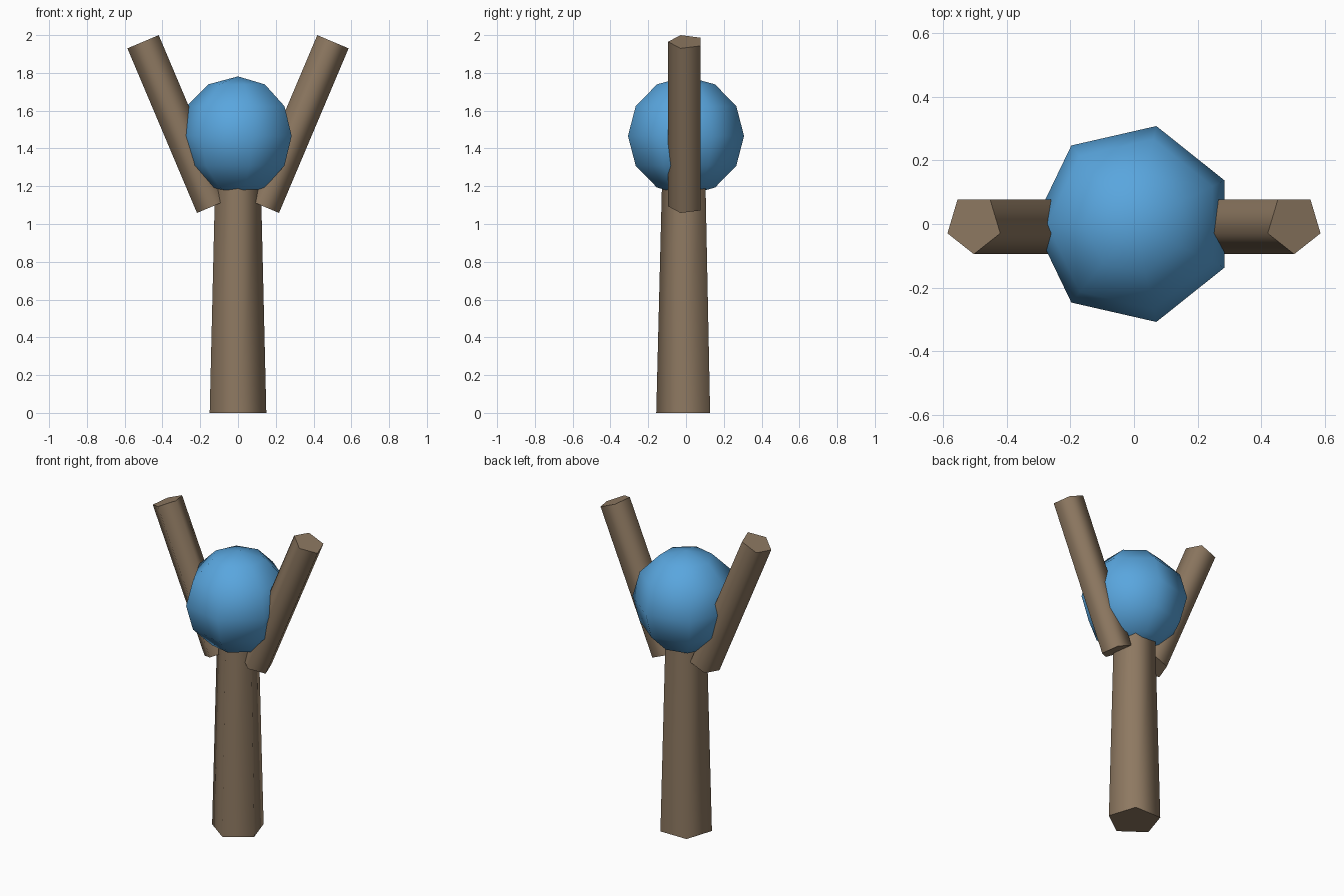
import bpy, bmesh, math
from mathutils import Matrix

if "Cube" in bpy.data.objects:
    bpy.data.objects.remove(bpy.data.objects["Cube"])

S = 0.3153  # base unit: the ball radius


def material(name, color):
    m = bpy.data.materials.new(name)
    m.diffuse_color = color
    m.use_nodes = True
    m.node_tree.nodes["Principled BSDF"].inputs["Base Color"].default_value = m.diffuse_color
    return m


wood = material("wood", (0.27, 0.19, 0.12, 1))
blue = material("blue", (0.10, 0.38, 0.73, 1))


def lathe(name, profile, sides, phase, mat, matrix):
    """Turn a bottom-to-top (radius, z) profile into a closed low-poly solid."""
    bm = bmesh.new()
    rings = []
    for r, z in profile:
        if r < 1e-5:
            rings.append([bm.verts.new((0, 0, z))] * sides)
        else:
            angles = [phase + math.tau * i / sides for i in range(sides)]
            rings.append([bm.verts.new((r * math.cos(a), r * math.sin(a), z)) for a in angles])
    for low, high in zip(rings, rings[1:]):
        for i in range(sides):
            j = (i + 1) % sides
            bm.faces.new(list(dict.fromkeys((low[i], low[j], high[j], high[i]))))
    # End caps
    if profile[0][0] > 1e-5:
        bm.faces.new(rings[0][::-1])
    if profile[-1][0] > 1e-5:
        bm.faces.new(rings[-1])
    bmesh.ops.recalc_face_normals(bm, faces=bm.faces)
    mesh = bpy.data.meshes.new(name)
    bm.to_mesh(mesh)
    bm.free()
    mesh.materials.append(mat)
    mesh.transform(matrix)
    obj = bpy.data.objects.new(name, mesh)
    bpy.context.collection.objects.link(obj)
    # Round sides, crisp caps
    bpy.ops.object.select_all(action='DESELECT')
    obj.select_set(True)
    bpy.context.view_layer.objects.active = obj
    bpy.ops.object.shade_smooth_by_angle(angle=math.radians(80))
    return obj


FRONT = -math.pi / 2  # pentagon corner faces the front

# Tapered trunk
lathe("trunk", [(0.5 * S, 0), (0.4 * S, 4 * S)], 5, FRONT, wood, Matrix())

# Two leaning branches
for side, label in ((-1, "left"), (1, "right")):
    place = Matrix.Translation((side * 1.01 * S, 0, 4.85 * S)) @ Matrix.Rotation(side * 0.4, 4, 'Y')
    lathe(f"branch_{label}", [(0.3 * S, -1.5 * S), (0.3 * S, 1.5 * S)], 5, FRONT, wood, place)

# Ball held in the fork
arc = [(S * math.sin(math.pi * k / 6), -S * math.cos(math.pi * k / 6)) for k in range(7)]
lathe("ball", arc, 7, math.pi, blue, Matrix.Translation((0, 0, 4.65 * S)))
